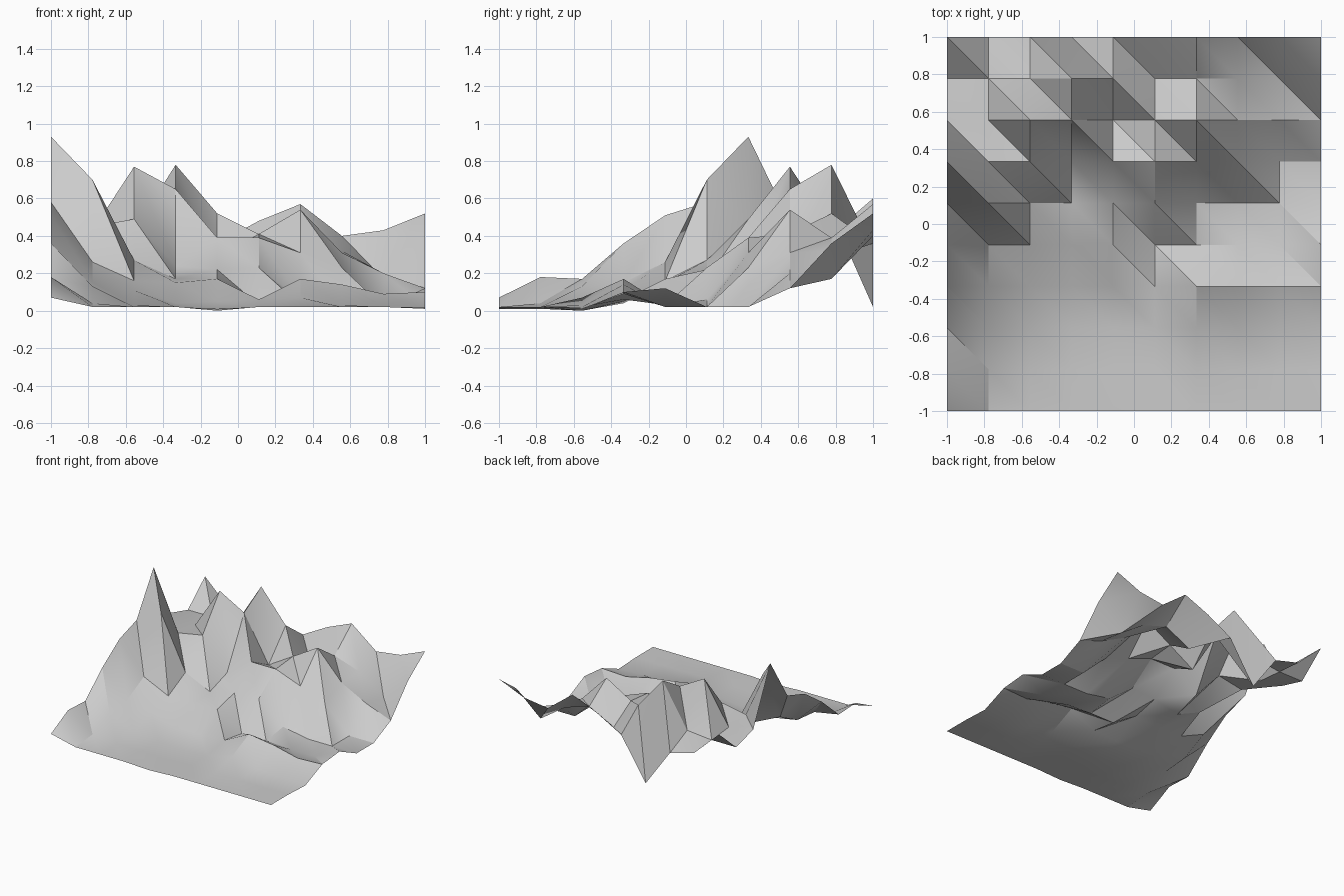
import bpy
import bmesh
import math

# Remove the default cube only
default_cube = bpy.data.objects.get("Cube")
if default_cube:
    bpy.data.objects.remove(default_cube, do_unlink=True)

# Terrain heights in hundredths; each row runs along x, rows go from front to back
HEIGHTS = [
    [7, 2, 2, 2, 1, 2, 2, 2, 2, 2],
    [18, 4, 2, 2, 1, 2, 2, 2, 2, 2],
    [17, 13, 3, 2, 0, 2, 7, 3, 2, 1],
    [36, 15, 11, 4, 5, 6, 17, 14, 9, 10],
    [51, 26, 16, 15, 17, 3, 3, 2, 2, 12],
    [58, 70, 27, 17, 22, 23, 6, 2, 2, 2],
    [93, 45, 49, 24, 39, 39, 31, 23, 2, 2],
    [47, 43, 77, 65, 28, 41, 54, 31, 20, 12],
    [41, 41, 43, 78, 52, 28, 39, 32, 17, 36],
    [60, 39, 33, 2, 36, 48, 57, 40, 43, 52],
]


def make_material(name, colour):
    material = bpy.data.materials.new(name)
    material.use_nodes = True
    material.diffuse_color = colour
    shader = material.node_tree.nodes["Principled BSDF"]
    shader.inputs["Base Color"].default_value = colour
    return material


def build_terrain(name, heights, size):
    """Raise a square grid of points and join each cell with two triangles."""
    cells = len(heights) - 1
    step = size / cells
    bm = bmesh.new()
    grid = []
    for row, line in enumerate(heights):
        y = row * step - size / 2
        grid.append([bm.verts.new((column * step - size / 2, y, height / 100))
                     for column, height in enumerate(line)])

    # Every cell is split from its back left corner to its front right corner
    for front, back in zip(grid, grid[1:]):
        for column in range(cells):
            near_a, near_b = front[column:column + 2]
            far_a, far_b = back[column:column + 2]
            bm.faces.new((near_a, near_b, far_a))
            bm.faces.new((near_b, far_b, far_a))

    mesh = bpy.data.meshes.new(name)
    bm.to_mesh(mesh)
    bm.free()
    terrain = bpy.data.objects.new(name, mesh)
    bpy.context.collection.objects.link(terrain)
    return terrain


# Mountain terrain: one open sheet in plain grey
terrain = build_terrain("mountain_terrain", HEIGHTS, 2)
terrain.data.materials.append(make_material("light_grey", (0.6, 0.6, 0.6, 1)))

# Soft slopes with crisp ridges
bpy.ops.object.select_all(action="DESELECT")
terrain.select_set(True)
bpy.context.view_layer.objects.active = terrain
bpy.ops.object.shade_smooth_by_angle(angle=math.radians(30))
